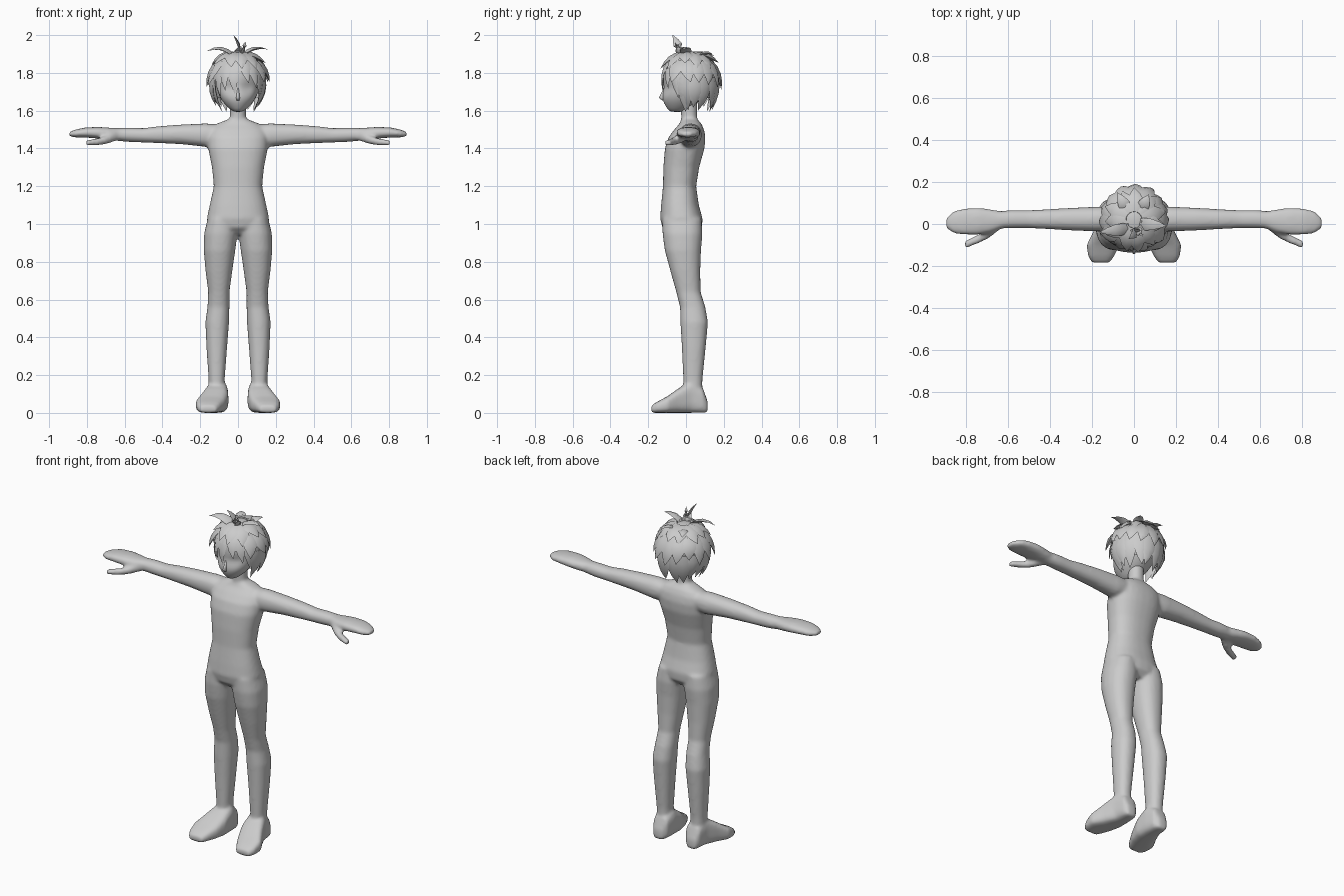
import bpy, bmesh, math, random
from mathutils import Vector

random.seed(4)
grey = bpy.data.materials.new("plain grey")
grey.diffuse_color = (0.6, 0.6, 0.6, 1)


def loft(bm, axis, rows, sides=20, power=1.0, flip=1):
    """Skin of rounded sections; each row is (position, a0, a1, b0, b1)."""
    rings = []
    for t, a0, a1, b0, b1 in rows:
        ring = []
        for i in range(sides):
            w = 2 * math.pi * (i + 0.5) / sides
            c, s = math.cos(w), math.sin(w)
            c = math.copysign(abs(c) ** power, c)
            s = math.copysign(abs(s) ** power, s)
            a = (a0 + a1) / 2 + c * (a1 - a0) / 2
            b = (b0 + b1) / 2 + s * (b1 - b0) / 2
            x, y, z = {"x": (t, a, b), "y": (a, t, b), "z": (a, b, t)}[axis]
            ring.append(bm.verts.new((x * flip, y, z)))
        rings.append(ring)
    skin(bm, rings)


def skin(bm, rings):
    n = len(rings[0])
    for r0, r1 in zip(rings, rings[1:]):
        for i in range(n):
            j = (i + 1) % n
            bm.faces.new((r0[i], r0[j], r1[j], r1[i]))
    bm.faces.new(rings[0])
    bm.faces.new(rings[-1])


def finish(bm, name):
    bmesh.ops.recalc_face_normals(bm, faces=bm.faces)
    mesh = bpy.data.meshes.new(name)
    bm.to_mesh(mesh)
    bm.free()
    mesh.materials.append(grey)
    obj = bpy.data.objects.new(name, mesh)
    bpy.context.collection.objects.link(obj)
    bpy.ops.object.select_all(action='DESELECT')
    obj.select_set(True)
    bpy.context.view_layer.objects.active = obj
    return obj


# ---- body: overlapping limbs fused into one smooth skin
bm = bmesh.new()
# torso
loft(bm, "z", [
    (0.945, -.12, .12, -.085, .055), (0.98, -.155, .155, -.125, .085),
    (1.03, -.165, .165, -.137, .088), (1.10, -.150, .150, -.132, .068),
    (1.20, -.128, .128, -.122, .054), (1.30, -.138, .138, -.120, .070),
    (1.40, -.158, .158, -.112, .098), (1.46, -.160, .160, -.092, .103),
    (1.50, -.150, .150, -.062, .096), (1.53, -.115, .115, -.035, .082),
    (1.553, -.055, .055, -.025, .062)], 28, 0.85)
# neck
loft(bm, "z", [(1.48, -.06, .06, -.035, .07), (1.55, -.043, .043, -.026, .06),
               (1.66, -.043, .043, -.03, .06)])
for side in (1, -1):
    # leg
    loft(bm, "z", [
        (0.08, .072, .155, -.01, .085), (0.18, .070, .156, -.015, .088),
        (0.34, .058, .167, -.022, .104), (0.48, .047, .173, -.030, .117),
        (0.56, .045, .162, -.032, .103), (0.64, .045, .158, -.052, .078),
        (0.75, .030, .172, -.083, .076), (0.86, .014, .182, -.113, .080),
        (0.95, .002, .180, -.125, .088), (1.03, .010, .160, -.125, .082)],
        20, 0.9, side)
    # foot
    loft(bm, "y", [
        (.115, .085, .14, 0, .06), (.09, .06, .155, 0, .13),
        (.03, .052, .165, 0, .17), (-.04, .050, .195, 0, .13),
        (-.10, .068, .226, 0, .087), (-.155, .095, .218, 0, .058),
        (-.184, .115, .2, 0, .038)], 20, 0.6, side)
    # arm
    loft(bm, "x", [
        (.08, -.03, .08, 1.42, 1.525), (.17, -.036, .083, 1.408, 1.533),
        (.30, -.031, .077, 1.422, 1.527), (.42, -.024, .070, 1.428, 1.518),
        (.50, -.020, .066, 1.431, 1.508), (.58, -.020, .066, 1.434, 1.510),
        (.66, -.022, .060, 1.442, 1.508)], 18, 0.9, side)
    # hand
    loft(bm, "x", [
        (.62, -.018, .058, 1.443, 1.507), (.68, -.042, .070, 1.445, 1.510),
        (.74, -.052, .078, 1.452, 1.514), (.81, -.052, .074, 1.458, 1.511),
        (.86, -.044, .060, 1.458, 1.500), (.893, -.020, .030, 1.464, 1.488)],
        18, 0.85, side)
    # thumb
    loft(bm, "x", [
        (.63, -.020, .020, 1.445, 1.492), (.69, -.068, -.012, 1.425, 1.470),
        (.74, -.092, -.050, 1.416, 1.455), (.805, -.118, -.080, 1.413, 1.444)],
        12, 0.8, side)
body = finish(bm, "body")
fuse = body.modifiers.new("fuse", 'REMESH')
fuse.mode = 'VOXEL'
fuse.voxel_size = 0.009
fuse.use_smooth_shade = True
relax = body.modifiers.new("relax", 'SMOOTH')
relax.factor = 0.5
relax.iterations = 9

# ---- head with shallow eye hollows
bm = bmesh.new()
loft(bm, "z", [
    (1.592, -.022, .022, -.085, -.01), (1.612, -.048, .048, -.100, .02),
    (1.640, -.076, .076, -.118, .06), (1.670, -.096, .096, -.127, .09),
    (1.700, -.108, .108, -.122, .115), (1.725, -.113, .113, -.117, .13),
    (1.755, -.117, .117, -.122, .145), (1.80, -.120, .120, -.122, .15),
    (1.85, -.105, .105, -.105, .14), (1.89, -.06, .06, -.06, .1)], 28)
for v in bm.verts:
    d = math.hypot((abs(v.co.x) - .052) / .035, (v.co.z - 1.722) / .035)
    if v.co.y < 0 and d < 1:
        v.co.y += .012 * (1 - d * d)
head = finish(bm, "head")
bpy.ops.object.shade_smooth()
head.modifiers.new("round", 'SUBSURF').levels = 1
head.modifiers["round"].render_levels = 1

# nose
bm = bmesh.new()
loft(bm, "z", [(1.655, -.008, .008, -.128, -.10), (1.668, -.011, .011, -.145, -.10),
               (1.685, -.008, .008, -.136, -.10), (1.72, -.005, .005, -.118, -.10)], 8)
finish(bm, "nose")
bpy.ops.object.shade_smooth()

# ---- hair cap, cut away over the face
CENTRE, RADII = Vector((0, .02, 1.762)), Vector((.142, .148, .148))


def on_scalp(turn, rise, k=1.0):
    """Point around the head: turn 0 is the front, rise 90 is the crown."""
    a, e = math.radians(turn), math.radians(rise)
    return CENTRE + k * Vector((RADII.x * math.cos(e) * math.sin(a),
                                -RADII.y * math.cos(e) * math.cos(a),
                                RADII.z * math.sin(e)))


bm = bmesh.new()
bmesh.ops.create_uvsphere(bm, u_segments=28, v_segments=18, radius=1)
for v in bm.verts:
    v.co = CENTRE + v.co * RADII
bald = [f for f in bm.faces
        if f.calc_center_median().z < 1.715 - .75 * min(.07, f.calc_center_median().y)]
bmesh.ops.delete(bm, geom=bald, context='FACES')
finish(bm, "hair_cap")
bpy.ops.object.shade_smooth()

# ---- hair locks: flattened curved spikes
bm = bmesh.new()


def lock(root, bend, tip, width):
    rings = []
    for t, w in ((0, .8), (.25, 1), (.5, .9), (.75, .55), (1, .02)):
        p = root * (1 - t) ** 2 + bend * 2 * t * (1 - t) + tip * t * t
        along = ((bend - root) * (1 - t) + (tip - bend) * t).normalized()
        out = (p - CENTRE).normalized()
        across = along.cross(out)
        if across.length < .2:
            across = along.cross(Vector((0, -1, 0)))
        across.normalize()
        out = across.cross(along)
        r = width * w
        rings.append([bm.verts.new(p + d) for d in
                      (across * r, out * r * .35, -across * r, -out * r * .35)])
    skin(bm, rings)


def hang(turn, rise0, rise1, k, width, sway=0):
    lock(on_scalp(turn, rise0, .98), on_scalp(turn, (rise0 + rise1) / 2, 1.15),
         on_scalp(turn + sway, rise1, k), width)


# crown layer, middle layer, then nape
for i in range(11):
    hang(i * 360 / 11 + 10, 75, random.uniform(18, 32), random.uniform(1.12, 1.22), .042,
         random.uniform(-10, 10))
for i in range(11):
    hang(60 + i * 24, 42, random.uniform(-18, -2), random.uniform(1.1, 1.24), .042,
         random.uniform(-10, 10))
for i in range(10):
    hang(80 + i * 200 / 9, 5, random.uniform(-62, -48), random.uniform(1.18, 1.36), .038,
         random.uniform(-8, 8))
# fringe and side locks
for turn, tip in ((-52, -34), (-33, -20), (-12, -28), (14, -6), (34, -16), (54, -36)):
    hang(turn, 58, tip, 1.08, .034, 5 if turn < 0 else 8)
for turn in (-76, 76):
    hang(turn, 20, -62, 1.28, .036)
# tufts standing on top
for root, bend, tip, w in (
        ((.01, -.02, 1.89), (.015, -.04, 1.95), (-.025, -.07, 2.0), .028),
        ((-.02, -.02, 1.89), (-.09, -.03, 1.955), (-.165, -.04, 1.915), .03),
        ((.02, 0, 1.89), (.08, 0, 1.95), (.155, -.01, 1.925), .03),
        ((.01, -.02, 1.89), (.03, -.04, 1.92), (.04, -.06, 1.965), .02),
        ((.03, .06, 1.88), (.05, .10, 1.92), (.07, .14, 1.90), .03),
        ((-.03, .06, 1.88), (-.05, .10, 1.92), (-.08, .15, 1.89), .03)):
    lock(Vector(root), Vector(bend), Vector(tip), w)
finish(bm, "hair_locks")
bpy.ops.object.shade_smooth_by_angle(angle=math.radians(50))
